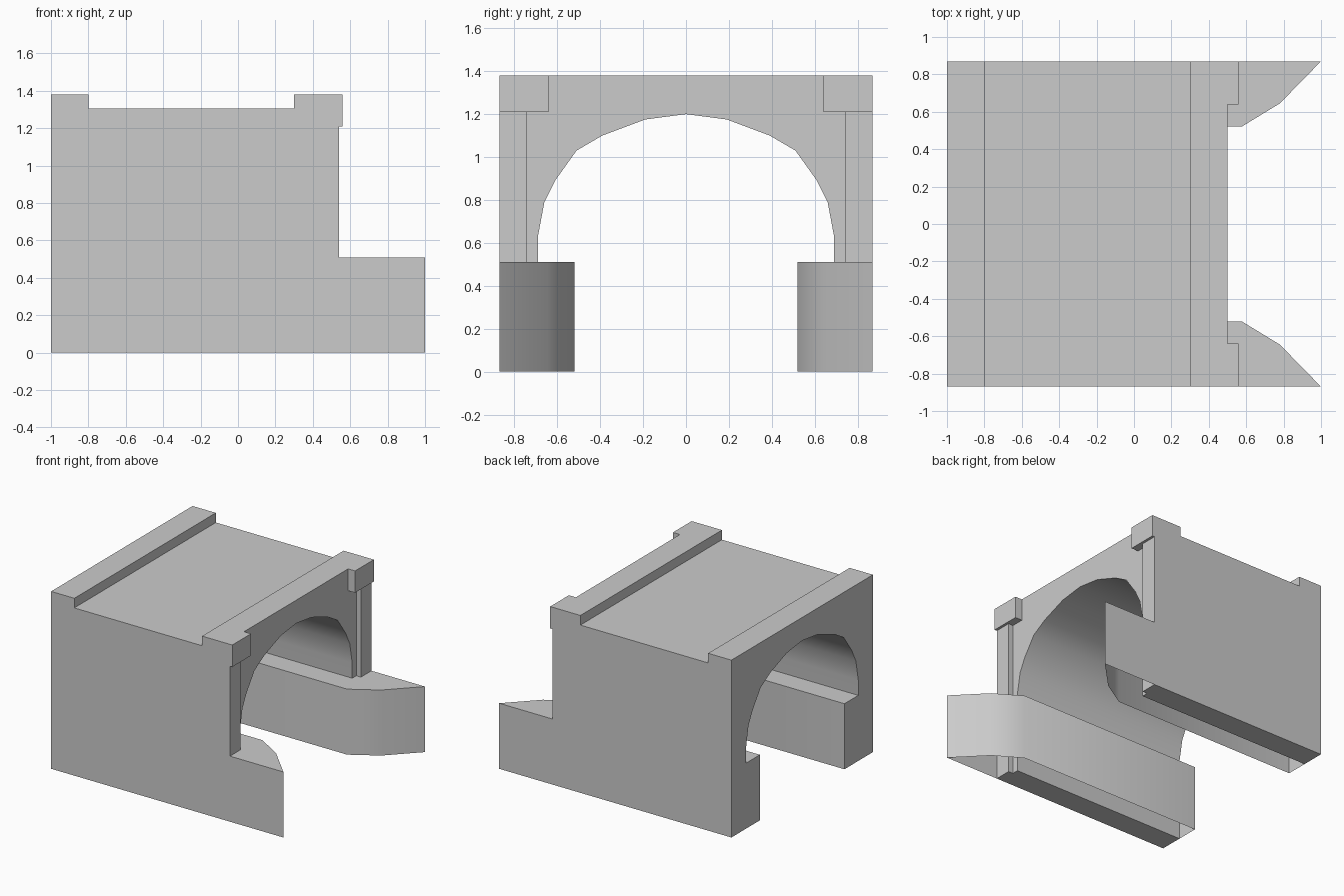
import bpy, bmesh, math
from mathutils import Vector

if "Cube" in bpy.data.objects:
    bpy.data.objects.remove(bpy.data.objects["Cube"])


def make(name, bm):
    bmesh.ops.recalc_face_normals(bm, faces=bm.faces[:])
    me = bpy.data.meshes.new(name)
    bm.to_mesh(me)
    bm.free()
    ob = bpy.data.objects.new(name, me)
    bpy.context.collection.objects.link(ob)
    return ob


def prism(name, points, along):
    """Extrude a closed outline of 3D points along a vector."""
    bm = bmesh.new()
    face = bm.faces.new([bm.verts.new(p) for p in points])
    top = bmesh.ops.extrude_face_region(bm, geom=[face], use_keep_orig=True)
    moved = [v for v in top["geom"] if isinstance(v, bmesh.types.BMVert)]
    bmesh.ops.translate(bm, verts=moved, vec=Vector(along))
    return make(name, bm)


def box(name, x0, x1, y0, y1, z0, z1):
    base = [(x0, y0, z0), (x1, y0, z0), (x1, y1, z0), (x0, y1, z0)]
    return prism(name, base, (0, 0, z1 - z0))


def mirror_y(ob):
    ob.modifiers.new("both_sides", "MIRROR").use_axis = (False, True, False)


def smooth(ob):
    bpy.ops.object.select_all(action="DESELECT")
    ob.select_set(True)
    bpy.context.view_layer.objects.active = ob
    bpy.ops.object.shade_smooth_by_angle(angle=math.radians(35))


W = 0.87       # half width
LEDGE = 0.51   # ledge height

# Tunnel body: side outline with the two raised parapets
side = [(-1, 0), (0.5, 0), (0.5, 1.38), (0.3, 1.38), (0.3, 1.305),
        (-0.8, 1.305), (-0.8, 1.38), (-1, 1.38)]
body = prism("tunnel_body", [(x, -W, z) for x, z in side], (0, 2 * W, 0))

# Arched opening cut through the body
half = [(0.69, -0.2), (0.69, 0.63), (0.66, 0.79), (0.61, 0.89),
        (0.51, 1.03), (0.39, 1.10), (0.19, 1.175)]
arch = half + [(0, 1.2)] + [(-y, z) for y, z in reversed(half)]
cutter = prism("arch_cutter", [(-1.2, y, z) for y, z in arch], (2, 0, 0))
cutter.hide_render = True
cut = body.modifiers.new("arch", "BOOLEAN")
cut.operation = "DIFFERENCE"
cut.solver = "EXACT"
cut.object = cutter
bpy.context.view_layer.objects.active = body
bpy.ops.object.modifier_apply(modifier=cut.name)
bpy.data.objects.remove(cutter)
smooth(body)

# Portal pillars and their cap blocks
mirror_y(box("portal_pillar", 0.5, 0.54, 0.74, W, 0, 1.21))
mirror_y(box("pillar_cap", 0.5, 0.56, 0.64, W, 1.21, 1.38))

# Inner ledge flaring into wing walls: a shell open underneath
wall = [(-1, 0.69), (-1, 0.52), (0.575, 0.52), (0.78, 0.645), (1, W), (0.5, W)]
bm = bmesh.new()
upper = [bm.verts.new((x, y, LEDGE)) for x, y in wall]
lower = [bm.verts.new((x, y, 0)) for x, y in wall]
inner = bm.verts.new((0.5, 0.69, LEDGE))
bm.faces.new(upper + [inner])
for i in range(len(wall) - 1):
    bm.faces.new((upper[i], lower[i], lower[i + 1], upper[i + 1]))
ledge = make("ledge_and_wing_wall", bm)
# Face the open shell outwards (its top must point up)
if max(ledge.data.polygons, key=lambda p: abs(p.normal.z)).normal.z < 0:
    ledge.data.flip_normals()
smooth(ledge)
mirror_y(ledge)
